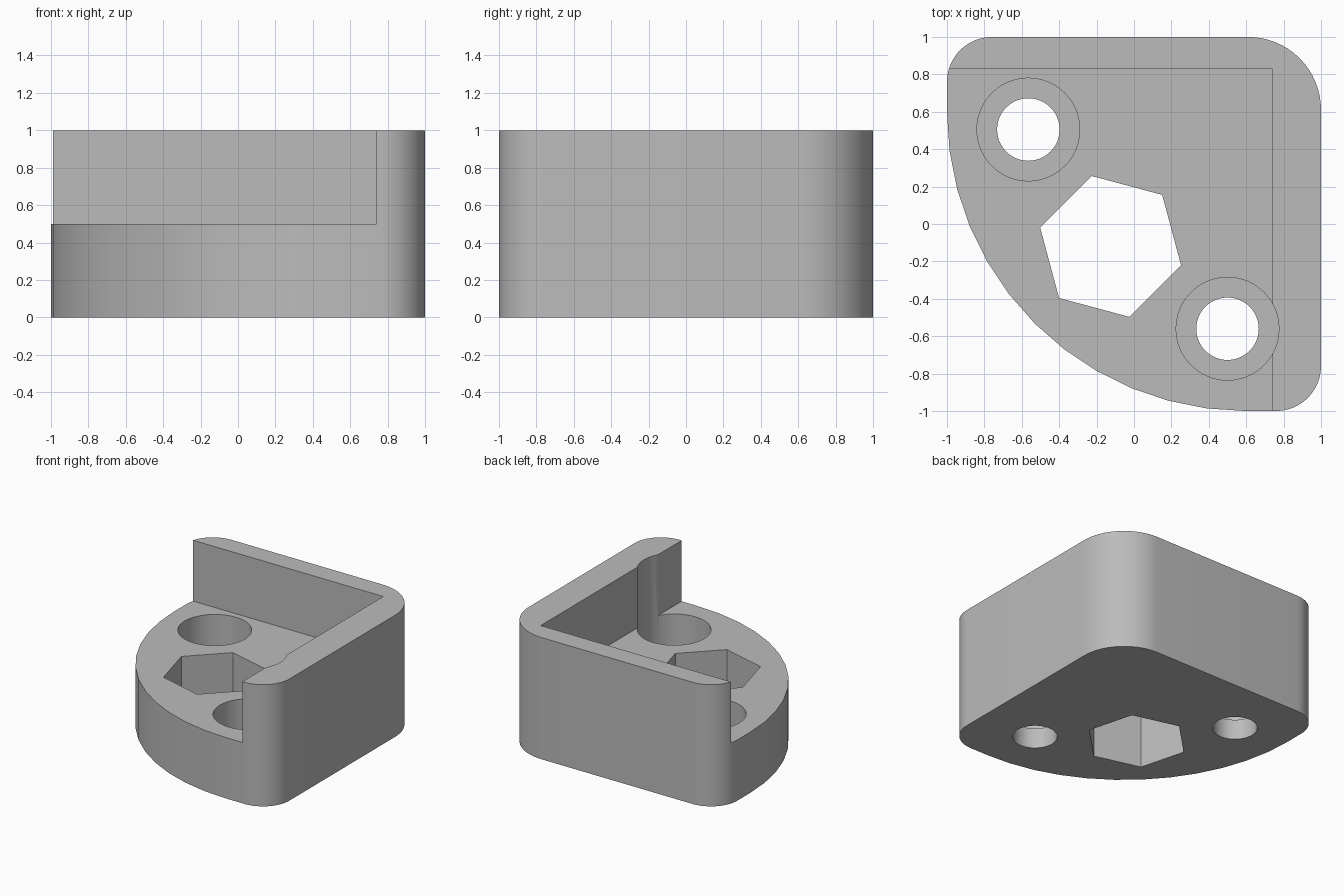
import bpy
import bmesh
from math import radians, cos, sin

if "Cube" in bpy.data.objects:
    bpy.data.objects.remove(bpy.data.objects["Cube"], do_unlink=True)

GREY = (0.5, 0.5, 0.5, 1.0)
grey = bpy.data.materials.new("plain grey")
grey.use_nodes = True
grey.diffuse_color = GREY
grey.node_tree.nodes["Principled BSDF"].inputs["Base Color"].default_value = GREY


def arc(cx, cy, r, start, sweep, steps):
    """Points along a circular arc, in degrees."""
    angles = [radians(start + sweep * i / steps) for i in range(steps + 1)]
    return [(cx + r * cos(a), cy + r * sin(a)) for a in angles]


def ring(cx, cy, r, sides, start=0):
    return arc(cx, cy, r, start, 360, sides)[:-1]


def prism(name, outline, z0, z1):
    """Solid made by raising a closed outline from z0 to z1."""
    bm = bmesh.new()
    face = bm.faces.new([bm.verts.new((x, y, z0)) for x, y in outline])
    top = bmesh.ops.extrude_face_region(bm, geom=[face])["geom"]
    verts = [g for g in top if isinstance(g, bmesh.types.BMVert)]
    bmesh.ops.translate(bm, verts=verts, vec=(0, 0, z1 - z0))
    bmesh.ops.recalc_face_normals(bm, faces=bm.faces[:])
    mesh = bpy.data.meshes.new(name)
    bm.to_mesh(mesh)
    bm.free()
    mesh.materials.append(grey)
    obj = bpy.data.objects.new(name, mesh)
    bpy.context.collection.objects.link(obj)
    return obj


# Block outline: three rounded corners and one broad curved corner
outline = (arc(0.61, 0.61, 0.39, 0, 90, 16)
           + arc(-0.76, 0.76, 0.24, 90, 90, 12)
           + arc(0.6, 0.6, 1.6, 180, 90, 12)
           + arc(0.76, -0.76, 0.24, 270, 90, 12))
body = prism("corner_bracket", outline, 0, 1)

# Cutters: open upper pocket, hexagonal opening, two counterbored holes
pocket = [(-2, -2), (0.74, -2), (0.74, 0.83), (-2, 0.83)]
cutters = [prism("pocket_cutter", pocket, 0.5, 1.5),
           prism("hex_cutter", ring(-0.125, -0.12, 0.39, 6, 45), -0.5, 1.5)]
for x, y in ((-0.565, 0.505), (0.5, -0.56)):
    cutters.append(prism("counterbore_cutter", ring(x, y, 0.275, 48), 0.167, 1.6))
    cutters.append(prism("hole_cutter", ring(x, y, 0.167, 48), -0.5, 1.4))

bpy.ops.object.select_all(action='DESELECT')
bpy.context.view_layer.objects.active = body
body.select_set(True)
for cutter in cutters:
    cutter.hide_render = True
    mod = body.modifiers.new("cut", 'BOOLEAN')
    mod.operation = 'DIFFERENCE'
    mod.solver = 'EXACT'
    mod.object = cutter
    bpy.ops.object.modifier_apply(modifier=mod.name)
    bpy.data.objects.remove(cutter, do_unlink=True)

# Smooth the curved walls, keep the corners crisp
bpy.ops.object.shade_smooth_by_angle(angle=radians(30))
